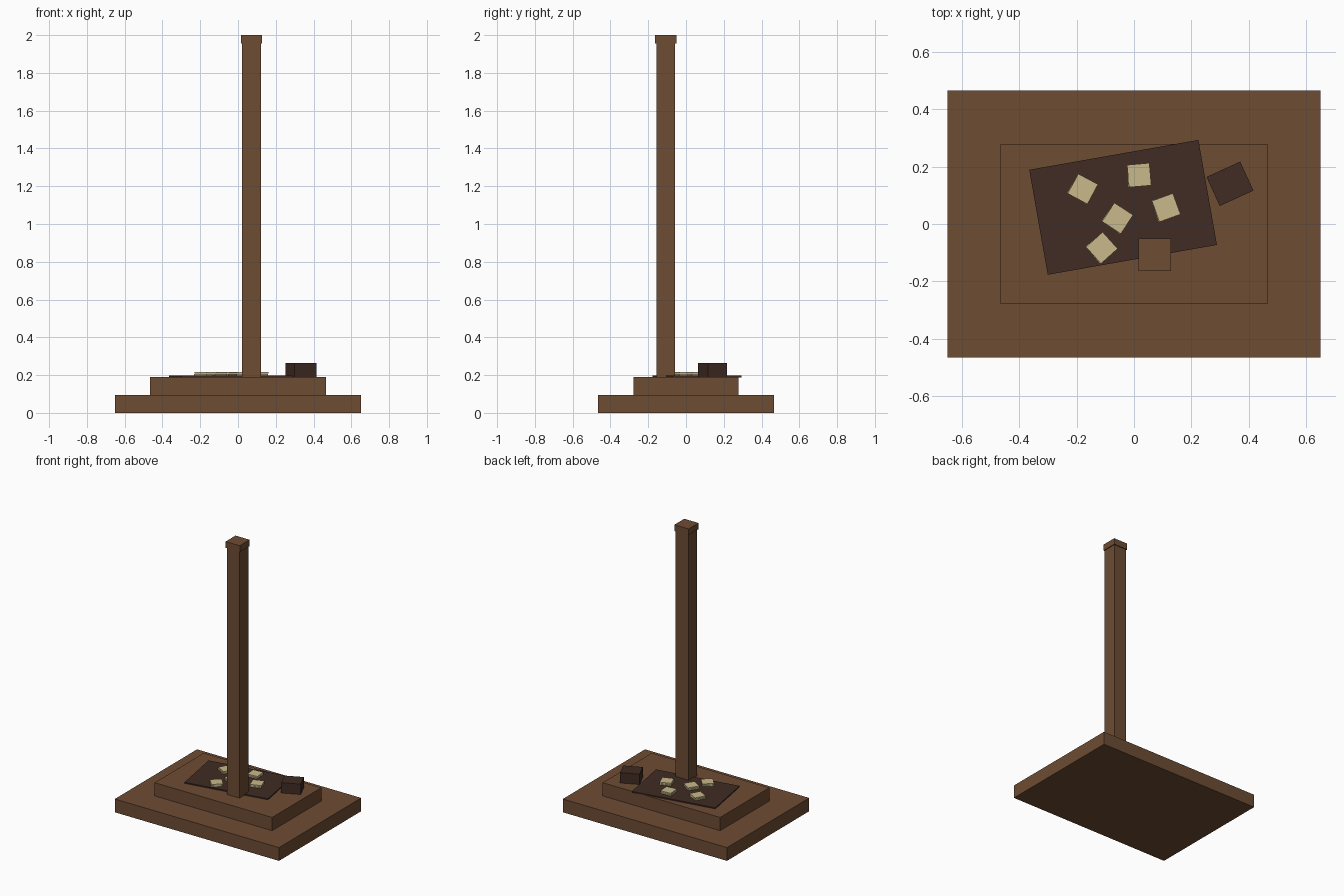
import bpy
from math import radians

cube = bpy.data.objects.get("Cube")
if cube:
    bpy.data.objects.remove(cube, do_unlink=True)


def material(name, color):
    mat = bpy.data.materials.new(name)
    mat.use_nodes = True
    rgba = (*color, 1)
    mat.diffuse_color = rgba
    mat.node_tree.nodes["Principled BSDF"].inputs["Base Color"].default_value = rgba
    return mat


def box(name, mat, x, y, z0, z1, width, depth, turn=0):
    bpy.ops.mesh.primitive_cube_add(size=1, location=(x, y, (z0 + z1) / 2),
                                    rotation=(0, 0, radians(turn)))
    obj = bpy.context.object
    obj.name = name
    obj.scale = (width, depth, z1 - z0)
    bpy.ops.object.transform_apply(location=False, rotation=False, scale=True)
    obj.data.materials.append(mat)
    return obj


wood = material("brown wood", (0.153, 0.072, 0.033))
dark = material("dark brown", (0.051, 0.025, 0.017))
paper = material("cream paper", (0.578, 0.485, 0.254))

# Stepped platform
box("lower_step", wood, 0, 0, 0, 0.095, 1.3, 0.93)
box("upper_step", wood, 0, 0, 0.095, 0.19, 0.93, 0.556)

# Post and its cap
box("post", wood, 0.072, -0.107, 0.19, 1.96, 0.1, 0.1)
box("post_cap", wood, 0.072, -0.107, 1.955, 2.0, 0.112, 0.112)

# Mat and small box lying on the platform
box("mat", dark, -0.038, 0.058, 0.188, 0.198, 0.598, 0.371, 10)
box("small_box", dark, 0.334, 0.14, 0.19, 0.264, 0.129, 0.111, 24.5)

# Stacks of paper sheets: position and turn
stacks = [(-0.18, 0.122, -30), (0.016, 0.17, 3), (0.11, 0.057, 18),
          (-0.059, 0.02, -35), (-0.114, -0.083, 40)]
for i, (x, y, turn) in enumerate(stacks):
    box(f"paper_stack_{i + 1}_lower", paper, x, y, 0.197, 0.206, 0.078, 0.078, turn)
    box(f"paper_stack_{i + 1}_upper", paper, x + 0.002, y, 0.208, 0.217, 0.078, 0.078, turn + 2)
